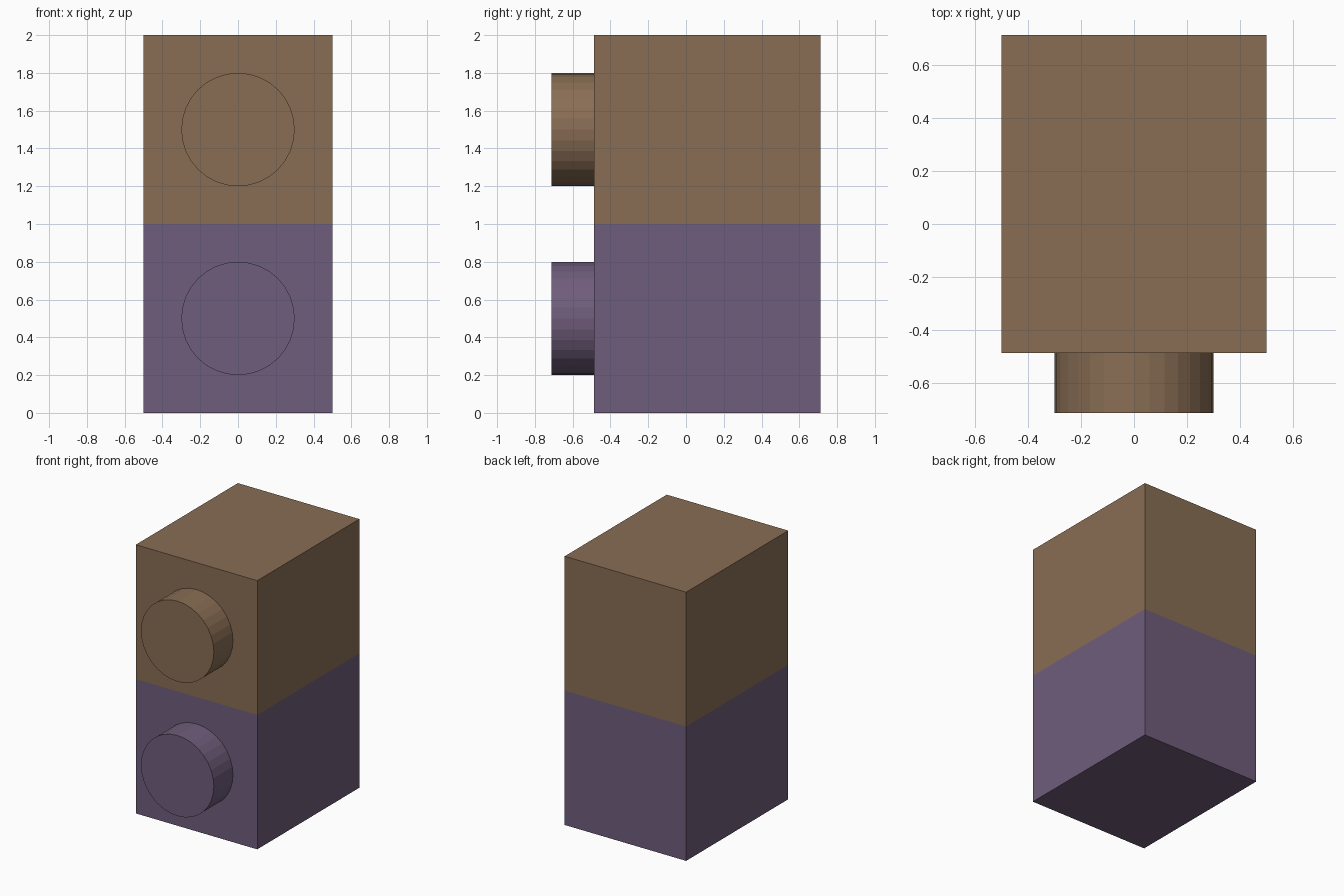
import bpy, bmesh
from math import radians
from mathutils import Matrix

if "Cube" in bpy.data.objects:
    bpy.data.objects.remove(bpy.data.objects["Cube"])

WIDTH, DEPTH, HEIGHT = 1.0, 1.2, 1.0
STUD_R, STUD_LEN = 0.3, 0.225
FRONT = -(DEPTH + STUD_LEN) / 2 + STUD_LEN   # y of the block's front face


def material(name, color):
    mat = bpy.data.materials.new(name)
    mat.diffuse_color = color
    mat.use_nodes = True
    mat.node_tree.nodes["Principled BSDF"].inputs["Base Color"].default_value = mat.diffuse_color
    return mat


def add_object(name, bm, mat):
    mesh = bpy.data.meshes.new(name)
    bm.to_mesh(mesh)
    bm.free()
    mesh.materials.append(mat)
    obj = bpy.data.objects.new(name, mesh)
    bpy.context.collection.objects.link(obj)
    return obj


def stud_block(prefix, z, mat):
    # Rectangular body
    bm = bmesh.new()
    place = Matrix.Translation((0, FRONT + DEPTH / 2, z + HEIGHT / 2))
    bmesh.ops.create_cube(bm, size=1, matrix=place @ Matrix.Diagonal((WIDTH, DEPTH, HEIGHT, 1)))
    body = add_object(prefix + "_block", bm, mat)

    # Round stud on the front face
    bm = bmesh.new()
    place = Matrix.Translation((0, FRONT - STUD_LEN / 2, z + HEIGHT / 2))
    bmesh.ops.create_cone(bm, cap_ends=True, segments=32, radius1=STUD_R, radius2=STUD_R,
                          depth=STUD_LEN, matrix=place @ Matrix.Rotation(radians(90), 4, 'X'))
    stud = add_object(prefix + "_stud", bm, mat)
    stud.parent = body


# Two identical blocks stacked on top of each other
stud_block("lower", 0, material("purple", (0.16, 0.11, 0.20, 1)))
stud_block("upper", HEIGHT, material("brown", (0.25, 0.155, 0.09, 1)))
